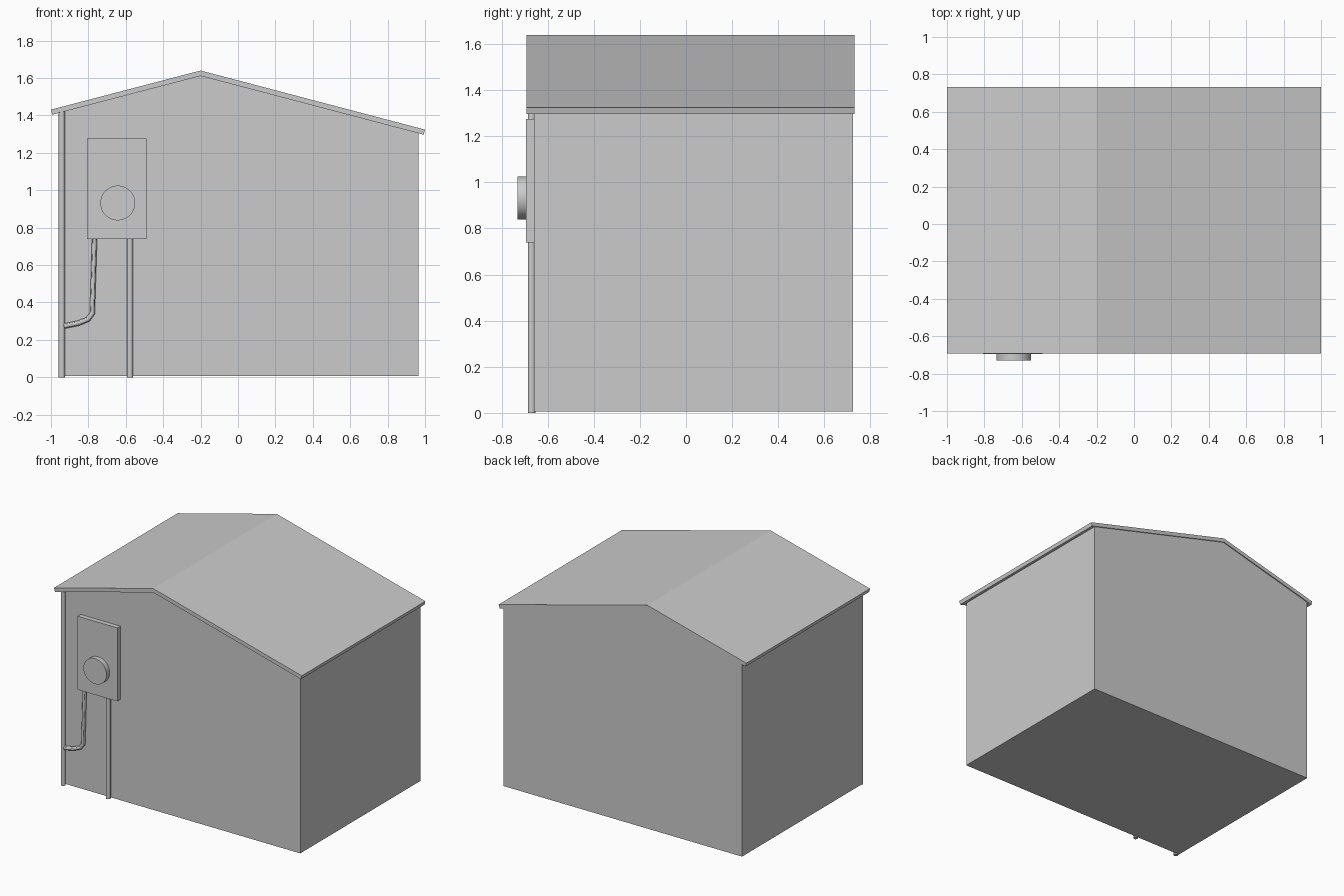
import bpy
from math import pi

if "Cube" in bpy.data.objects:
    bpy.data.objects.remove(bpy.data.objects["Cube"])


def extrude_profile(name, profile, y0, y1):
    """Solid made by sweeping an x-z outline (counter-clockwise seen from the front) along y."""
    n = len(profile)
    verts = [(x, y0, z) for x, z in profile] + [(x, y1, z) for x, z in profile]
    faces = [list(range(n)), list(range(2 * n - 1, n - 1, -1))]
    faces += [(i, i + n, (i + 1) % n + n, (i + 1) % n) for i in range(n)]
    mesh = bpy.data.meshes.new(name)
    mesh.from_pydata(verts, [], faces)
    obj = bpy.data.objects.new(name, mesh)
    bpy.context.collection.objects.link(obj)
    return obj


def cylinder(name, radius, depth, location, rotation=(0, 0, 0), sides=16):
    bpy.ops.mesh.primitive_cylinder_add(vertices=sides, radius=radius, depth=depth,
                                        location=location, rotation=rotation)
    obj = bpy.context.object
    obj.name = name
    bpy.ops.object.shade_smooth_by_angle()
    return obj


# Walls: off-centre gable block
extrude_profile("walls", [(-0.96, 0.006), (0.965, 0.006), (0.965, 1.305),
                          (-0.2, 1.611), (-0.96, 1.413)], -0.66, 0.725)

# Roof: two slopes meeting at the ridge, eaves cut square to the slope
ridge_top, ridge_low = (-0.2, 1.64), (-0.2, 1.611)
extrude_profile("roof_left", [(-0.993, 1.404), ridge_low, ridge_top, (-1.0, 1.431)],
                -0.693, 0.732)
extrude_profile("roof_right", [ridge_low, (0.993, 1.297), (1.0, 1.324), ridge_top],
                -0.693, 0.732)

# Meter box and dial
extrude_profile("meter_box", [(-0.808, 0.74), (-0.488, 0.74),
                              (-0.488, 1.276), (-0.808, 1.276)], -0.695, -0.655)
cylinder("meter_dial", 0.093, 0.04, (-0.643, -0.711, 0.932), (pi / 2, 0, 0), 48)

# Straight pipes
cylinder("corner_pipe", 0.0165, 1.42, (-0.942, -0.67, 0.71))
cylinder("meter_pipe", 0.0165, 0.75, (-0.578, -0.67, 0.375))

# Bent pipe from the box to the corner pipe
path = [(-0.767, 0.75), (-0.779, 0.342), (-0.802, 0.31), (-0.857, 0.288), (-0.93, 0.274)]
curve = bpy.data.curves.new("bent_pipe", "CURVE")
curve.dimensions = "3D"
curve.bevel_depth = 0.014
curve.bevel_resolution = 4
curve.use_fill_caps = True
spline = curve.splines.new("POLY")
spline.points.add(len(path) - 1)
for point, (x, z) in zip(spline.points, path):
    point.co = (x, -0.672, z, 1)
bent = bpy.data.objects.new("bent_pipe", curve)
bpy.context.collection.objects.link(bent)
bpy.ops.object.select_all(action="DESELECT")
bent.select_set(True)
bpy.context.view_layer.objects.active = bent
bpy.ops.object.convert(target="MESH")
bpy.ops.object.shade_smooth_by_angle()
